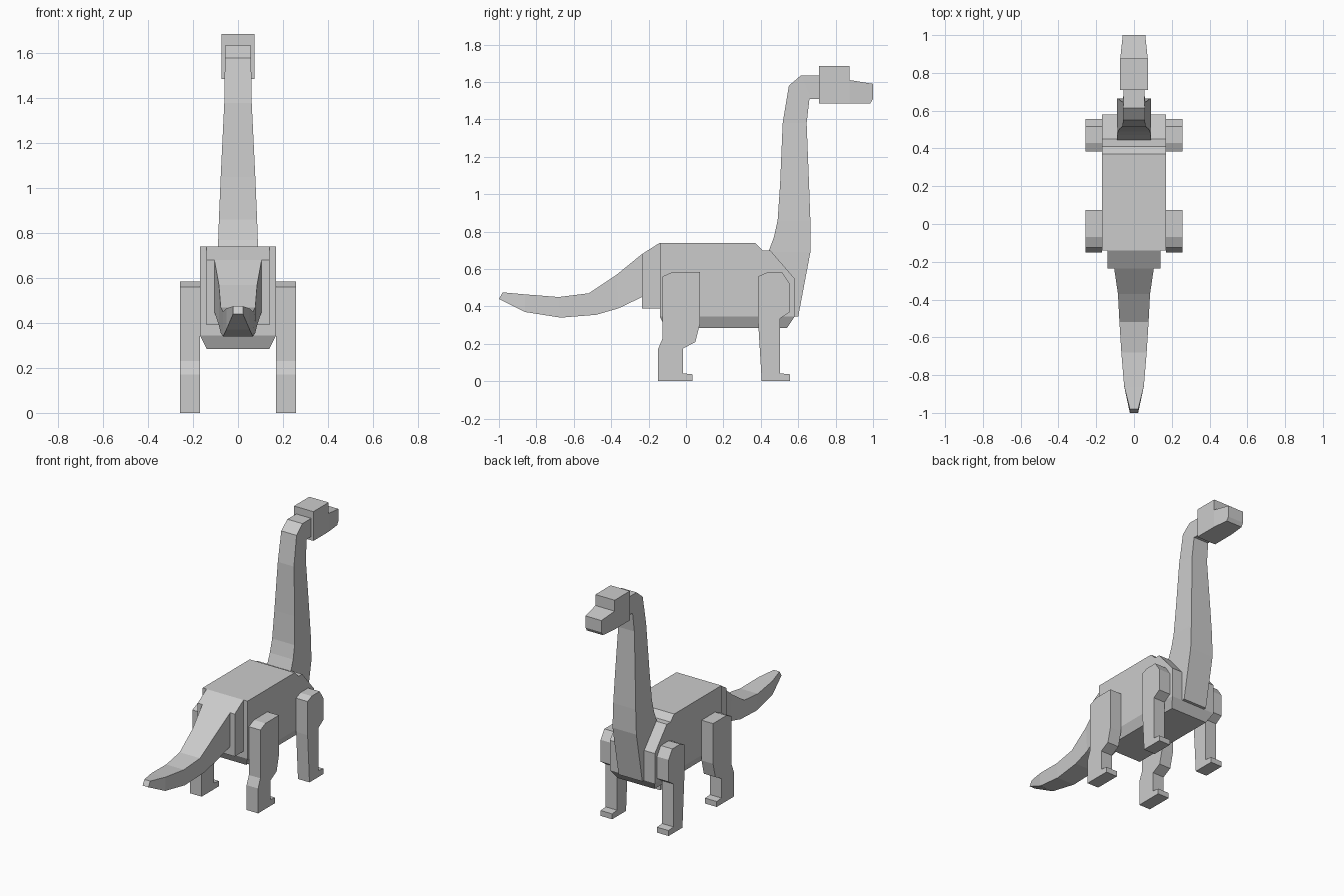
import bpy
import bmesh

# Remove the default cube
default_cube = bpy.data.objects.get("Cube")
if default_cube:
    bpy.data.objects.remove(default_cube, do_unlink=True)

# Single flat grey
GREY = (.6, .6, .6, 1)
grey = bpy.data.materials.new("plain grey")
grey.use_nodes = True
grey.diffuse_color = GREY
shader = next(node for node in grey.node_tree.nodes if node.type == "BSDF_PRINCIPLED")
shader.inputs["Base Color"].default_value = GREY


def finish(name, bm):
    """Clean the mesh, point its faces outward and link it as an object."""
    bmesh.ops.remove_doubles(bm, verts=bm.verts, dist=.0005)
    bmesh.ops.recalc_face_normals(bm, faces=bm.faces)
    mesh = bpy.data.meshes.new(name)
    bm.to_mesh(mesh)
    bm.free()
    mesh.materials.append(grey)
    part = bpy.data.objects.new(name, mesh)
    bpy.context.collection.objects.link(part)
    return part


def prism(profile, left, right):
    """Extrude a side profile of (y, z) points across x."""
    bm = bmesh.new()
    rings = [[bm.verts.new((x, y, z)) for y, z in profile] for x in (left, right)]
    for ring in rings:
        bm.faces.new(ring)
    count = len(profile)
    for i in range(count):
        j = (i + 1) % count
        bm.faces.new((rings[0][i], rings[0][j], rings[1][j], rings[1][i]))
    return bm


def loft(name, stations):
    """Join rectangular sections: upper (y, z), lower (y, z), half width."""
    bm = bmesh.new()
    rings = []
    for upper, lower, half in stations:
        corners = ((-half, *upper), (half, *upper), (half, *lower), (-half, *lower))
        rings.append([bm.verts.new(corner) for corner in corners])
    for near, far in zip(rings, rings[1:]):
        for i in range(4):
            j = (i + 1) % 4
            bm.faces.new((near[i], near[j], far[j], far[i]))
    bm.faces.new(rings[0])
    bm.faces.new(rings[-1])
    return finish(name, bm)


# Body with sloped shoulders and a belly that narrows downward
body_profile = [(-.14, .345), (-.14, .74), (.37, .74), (.41, .7),
                (.45, .7), (.58, .55), (.58, .345)]
body = prism(body_profile, -.17, .17)
body.faces.ensure_lookup_table()
underside = [f for f in body.faces if all(v.co.z < .35 for v in f.verts)]
belly = bmesh.ops.extrude_discrete_faces(body, faces=underside)["faces"][0]
for vert in belly.verts:
    vert.co.x *= .82
    vert.co.y += -.04 if vert.co.y > 0 else .03
    vert.co.z = .285
finish("body", body)

# Rump block between body and tail
loft("rump", [
    ((-.14, .74), (-.14, .39), .14),
    ((-.235, .68), (-.235, .39), .14),
])

# Tail sweeping down and flicking up at the tip
loft("tail", [
    ((-.2, .68), (-.2, .46), .105),
    ((-.235, .68), (-.235, .45), .105),
    ((-.37, .57), (-.36, .39), .085),
    ((-.52, .47), (-.48, .355), .077),
    ((-.68, .45), (-.67, .34), .067),
    ((-.86, .464), (-.86, .37), .052),
    ((-.98, .475), (-1, .44), .022),
])

# Tall neck bending forward at the top
loft("neck", [
    ((.45, .345), (.6, .345), .09),
    ((.44, .69), (.665, .69), .09),
    ((.47, .77), (.665, .77), .088),
    ((.49, .86), (.665, .86), .085),
    ((.503, 1.05), (.658, 1.05), .077),
    ((.517, 1.38), (.645, 1.38), .061),
    ((.55, 1.58), (.66, 1.51), .058),
    ((.615, 1.635), (.67, 1.51), .057),
    ((.72, 1.635), (.72, 1.51), .056),
])

# Head with raised crown and tapered snout
loft("head", [
    ((.71, 1.685), (.71, 1.485), .073),
    ((.875, 1.685), (.875, 1.485), .073),
    ((.875, 1.61), (.875, 1.485), .073),
    ((.985, 1.592), (.985, 1.485), .061),
    ((1, 1.59), (1, 1.51), .06),
])

# Legs with small feet, one pair front and one pair back
hind_profile = [(-.15, 0), (.035, 0), (.035, .037), (-.015, .042),
                (-.015, .175), (.05, .21), (.075, .31), (.075, .585),
                (-.07, .585), (-.125, .56), (-.125, .23), (-.15, .17)]
fore_profile = [(.405, 0), (.555, 0), (.555, .037), (.502, .042),
                (.502, .335), (.555, .37), (.555, .52), (.515, .58),
                (.43, .58), (.385, .56), (.385, .33)]
for label, profile in (("hind_leg", hind_profile), ("fore_leg", fore_profile)):
    for side, sign in (("left", 1), ("right", -1)):
        finish(f"{side}_{label}", prism(profile, sign * .17, sign * .257))
